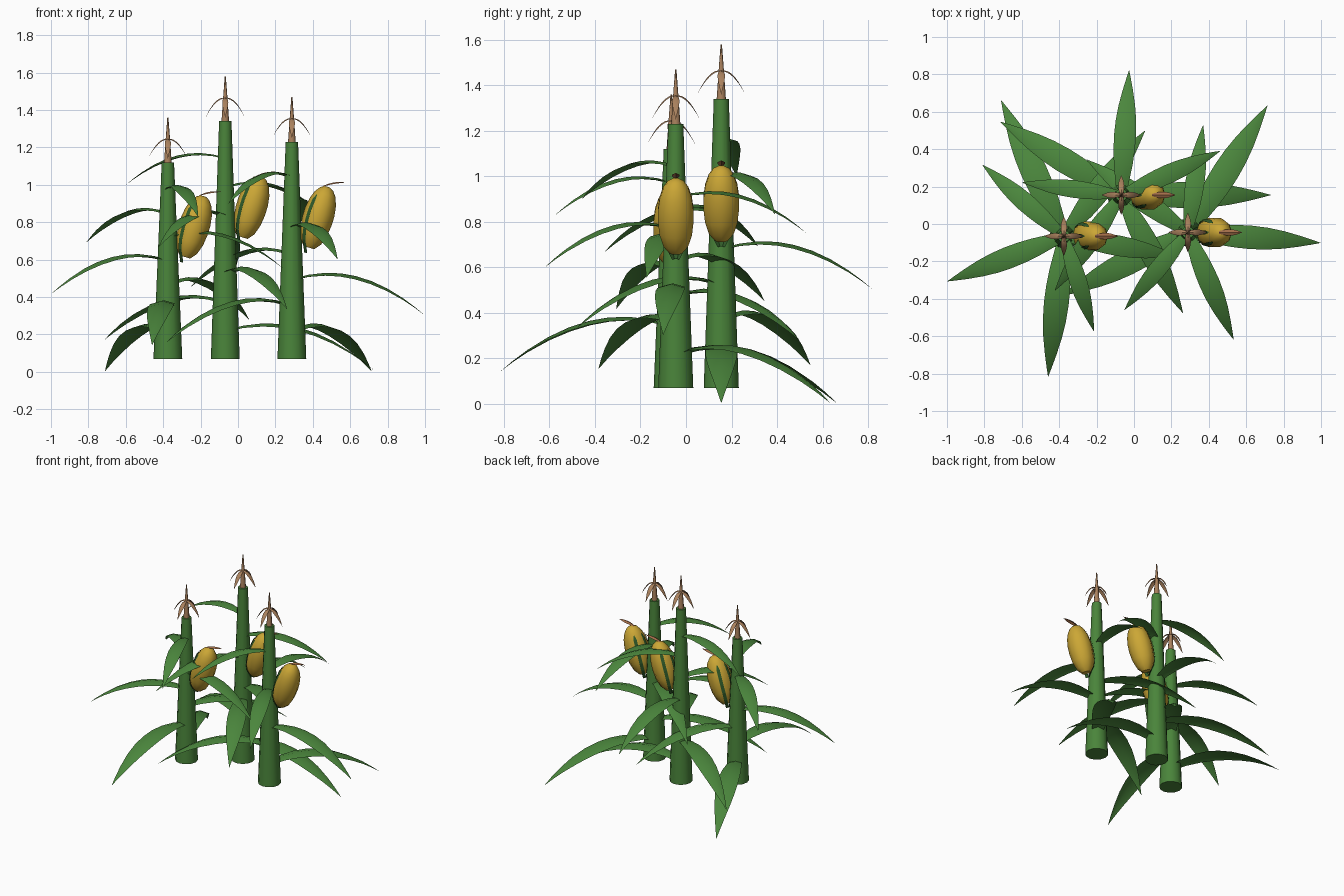
import bpy, math
from mathutils import Vector, Matrix

if "Cube" in bpy.data.objects:
    bpy.data.objects.remove(bpy.data.objects["Cube"])


def material(name, rgb):
    m = bpy.data.materials.new(name)
    m.diffuse_color = (*rgb, 1)
    m.use_nodes = True
    m.node_tree.nodes["Principled BSDF"].inputs["Base Color"].default_value = m.diffuse_color
    return m


LEAF = material("leaf green", (0.07, 0.24, 0.046))
STALK = material("stalk green", (0.068, 0.232, 0.043))
HUSK = material("dark husk green", (0.03, 0.105, 0.022))
CORN = material("corn yellow", (0.60, 0.385, 0.036))
TASSEL = material("tassel tan", (0.40, 0.22, 0.11))
SILK = material("silk brown", (0.35, 0.15, 0.065))


def mesh_object(name, verts, faces, mat, smooth=False):
    me = bpy.data.meshes.new(name)
    me.from_pydata(verts, [], faces)
    me.materials.append(mat)
    ob = bpy.data.objects.new(name, me)
    bpy.context.collection.objects.link(ob)
    if smooth:
        bpy.ops.object.select_all(action='DESELECT')
        ob.select_set(True)
        bpy.context.view_layer.objects.active = ob
        bpy.ops.object.shade_smooth_by_angle(angle=math.radians(45))
    return ob


def lathe(name, profile, sides, mat, matrix):
    """Closed turned solid from (radius, height) pairs."""
    verts, faces = [], []
    for r, z in profile:
        for i in range(sides):
            a = math.tau * i / sides
            verts.append(matrix @ Vector((r * math.cos(a), r * math.sin(a), z)))
    for k in range(len(profile) - 1):
        for i in range(sides):
            j = (i + 1) % sides
            faces.append((k * sides + i, k * sides + j,
                          (k + 1) * sides + j, (k + 1) * sides + i))
    faces.append(tuple(reversed(range(sides))))
    last = (len(profile) - 1) * sides
    faces.append(tuple(range(last, last + sides)))
    return mesh_object(name, verts, faces, mat, True)


# Width of a blade along its length
OUTLINE = [(0, .42), (.12, .64), (.25, .86), (.37, .97), (.48, 1), (.6, .93),
           (.72, .75), (.84, .47), (.93, .22), (1, .01)]


def blade(name, origin, azimuth, length, half, rise, drop, mat, fold=0.28):
    """Arching, slightly ridged blade that follows a parabola."""
    out = Vector((math.cos(azimuth), math.sin(azimuth), 0))
    side = Vector((-out.y, out.x, 0))
    verts, faces = [], []
    for t, w in OUTLINE:
        c = Vector(origin) + out * length * t
        c.z += length * (rise * t - drop * t * t)
        low = Vector((0, 0, -fold * half * w))
        verts += [c - side * half * w + low, c, c + side * half * w + low]
    for k in range(len(OUTLINE) - 1):
        for s in (0, 1):
            a = 3 * k + s
            faces.append((a, a + 3, a + 4, a + 1))
    return mesh_object(name, verts, faces, mat, True)


COB = [(.03, -.168), (.057, -.135), (.075, -.08), (.082, -.02), (.082, .03),
       (.074, .085), (.058, .13), (.036, .16), (.014, .172)]
HUSK_PATH = [(.012, -.2), (.034, -.168), (.06, -.135), (.078, -.08),
             (.085, -.02), (.085, .03), (.077, .085), (.066, .115)]


def husk(name, angle, matrix):
    """Narrow strip that hugs the cob."""
    verts, faces = [], []
    out = Vector((math.cos(angle), math.sin(angle), 0))
    side = Vector((-out.y, out.x, 0))
    for k, (r, z) in enumerate(HUSK_PATH):
        w = 0.011 if k < len(HUSK_PATH) - 1 else 0.003
        for s in (-w, w):
            verts.append(matrix @ (out * r + side * s + Vector((0, 0, z))))
    for k in range(len(HUSK_PATH) - 1):
        faces.append((2 * k, 2 * k + 1, 2 * k + 3, 2 * k + 2))
    mesh_object(name, verts, faces, HUSK)


# x, y, stalk top, first leaf direction, last leaf tip height, cob height
PLANTS = [("left", -.375, -.065, 1.12, 114.8, .83, .775),
          ("middle", -.068, .155, 1.34, 0, 1.0, .88),
          ("right", .288, -.045, 1.23, 57.9, .90, .825)]

for label, x, y, top, first, last_tip, cob_z in PLANTS:
    place = Matrix.Translation((x, y, 0))
    lathe(label + "_stalk", [(.077, .07), (.033, top)], 12, STALK, place)

    # Seven leaves spiral upward and get shorter
    for i in range(7):
        f = i / 6
        length = .80 + (.535 - .80) * f
        tip = .005 + (last_tip - .005) * f
        blade(f"{label}_leaf_{i + 1}", (x, y, tip + .27 * length),
              math.radians(first + 148.8 * i), length, .088 * length,
              .345, .615, LEAF)

    # Tassel: central spike with four drooping blades
    lathe(label + "_tassel_spike", [(.021, top - .01), (.012, top + .12), (.003, top + .24)],
          8, TASSEL, place)
    for i in range(4):
        blade(f"{label}_tassel_blade_{i + 1}", (x, y, top + .125),
              i * math.pi / 2, .105, .016, .2, 1.2, TASSEL, .5)

    # Tilted cob with husk strips on the stalk side and silk on top
    tilt = Matrix.Translation((x + .14, y, cob_z)) @ Matrix.Rotation(math.radians(17), 4, 'Y')
    lathe(label + "_cob", COB, 10, CORN, tilt)
    for i, deg in enumerate((130, 180, 230)):
        husk(f"{label}_husk_{i + 1}", math.radians(deg), tilt)
    blade(label + "_silk", tilt @ Vector((-.025, 0, .168)), 0, .125, .017,
          .5, .35, SILK, .5)
